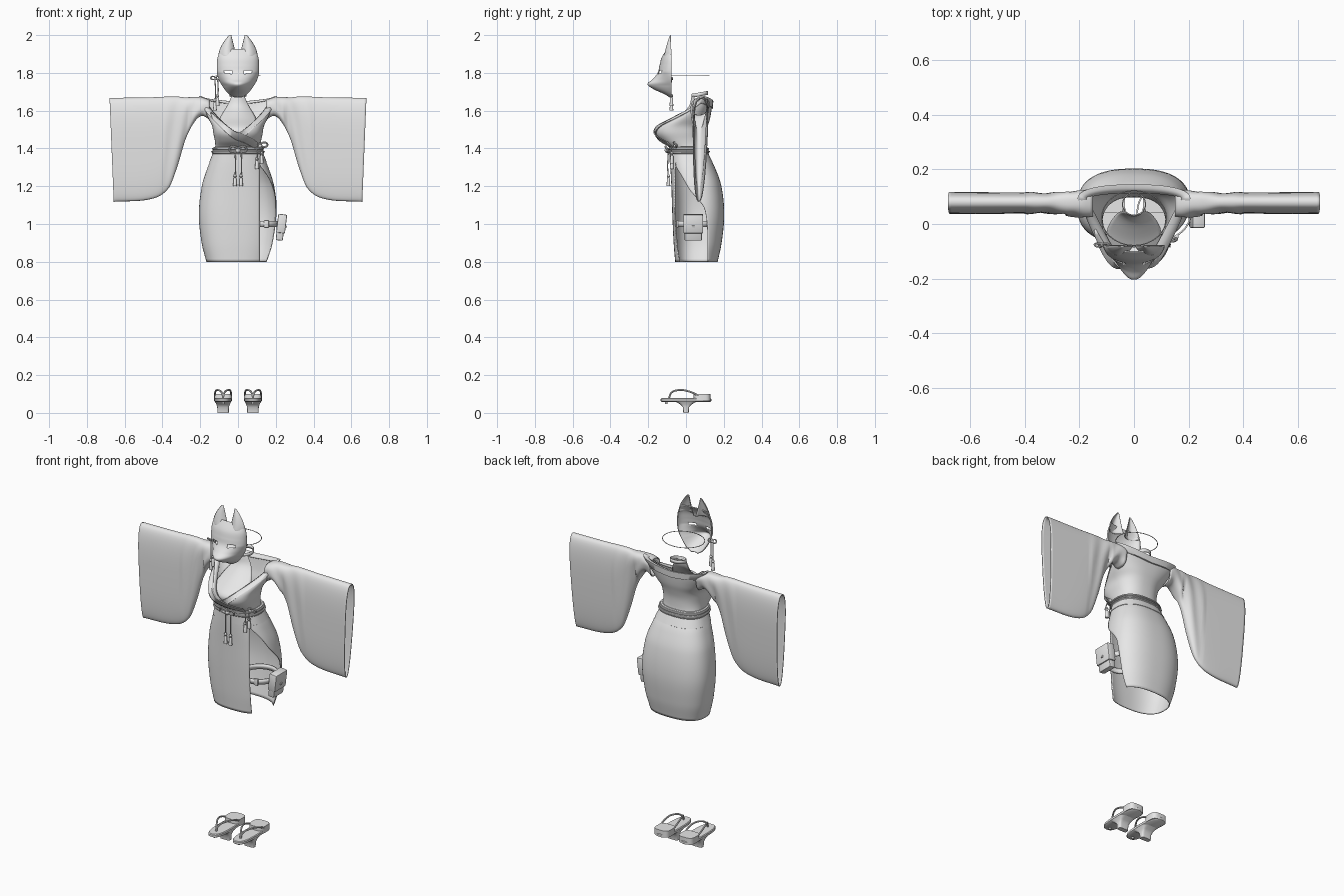
import bpy, bmesh, math
from math import sin, cos, pi
from mathutils import Vector, Matrix

cube = bpy.data.objects.get("Cube")
if cube:
    bpy.data.objects.remove(cube)

grey = bpy.data.materials.new("plain_grey")
grey.use_nodes = True
grey.diffuse_color = (0.8, 0.8, 0.8, 1)
grey.node_tree.nodes["Principled BSDF"].inputs["Base Color"].default_value = (0.8, 0.8, 0.8, 1)


def add(name, mesh, thick=0, angle=40):
    obj = bpy.data.objects.new(name, mesh)
    bpy.context.collection.objects.link(obj)
    mesh.materials.clear()
    mesh.materials.append(grey)
    for p in mesh.polygons:
        p.use_smooth = True
        p.material_index = 0
    mesh.set_sharp_from_angle(angle=math.radians(angle))
    if thick:
        mod = obj.modifiers.new("cloth", "SOLIDIFY")
        mod.thickness, mod.offset = thick, 0
    return obj


def loft(name, rows, closed=True, caps=False, thick=0, angle=40, skip=None):
    """Skin a list of equal-length point rows."""
    n = len(rows[0])
    bm = bmesh.new()
    vs = [[bm.verts.new(p) for p in r] for r in rows]
    for a, b in zip(vs, vs[1:]):
        for i in range(n if closed else n - 1):
            quad = (a[i], a[(i + 1) % n], b[(i + 1) % n], b[i])
            if not skip or not skip(sum((v.co for v in quad), Vector()) / 4):
                bm.faces.new(quad)
    if caps:
        bm.faces.new(vs[0][::-1])
        bm.faces.new(vs[-1])
    bmesh.ops.recalc_face_normals(bm, faces=bm.faces)
    mesh = bpy.data.meshes.new(name)
    bm.to_mesh(mesh)
    bm.free()
    return add(name, mesh, thick, angle)


def table(keys, t):
    """Smooth lookup in rows of (key, values...)."""
    t = min(max(t, keys[0][0]), keys[-1][0])
    i = next(k for k in range(len(keys) - 1) if t <= keys[k + 1][0])
    a, b = keys[i], keys[i + 1]
    p, q = keys[max(i - 1, 0)], keys[min(i + 2, len(keys) - 1)]
    h = b[0] - a[0]
    s = (t - a[0]) / h
    out = []
    for j in range(1, len(a)):
        m0 = (b[j] - p[j]) / (b[0] - p[0]) * h
        m1 = (q[j] - a[j]) / (q[0] - a[0]) * h
        out.append((2*s**3 - 3*s*s + 1)*a[j] + (s**3 - 2*s*s + s)*m0
                   + (3*s*s - 2*s**3)*b[j] + (s**3 - s*s)*m1)
    return out


def span(a, b, n):
    return [a + (b - a) * i / n for i in range(n + 1)]


def power(v, e):
    return math.copysign(abs(v) ** e, v)


def oval(cx, cy, z, rx, ry, n=2, seg=32):
    return [(cx + rx * power(cos(2*pi*i/seg), 2/n), cy + ry * power(sin(2*pi*i/seg), 2/n), z)
            for i in range(seg)]


def tube(name, pts, r, cyclic=False):
    cu = bpy.data.curves.new(name, "CURVE")
    cu.dimensions, cu.bevel_depth, cu.bevel_resolution, cu.resolution_u = "3D", r, 2, 6
    sp = cu.splines.new("BEZIER")
    sp.bezier_points.add(len(pts) - 1)
    for bp, p in zip(sp.bezier_points, pts):
        bp.co = p
        bp.handle_left_type = bp.handle_right_type = "AUTO"
    sp.use_cyclic_u = cyclic
    cu.use_fill_caps = True
    tmp = bpy.data.objects.new(name, cu)
    bpy.context.collection.objects.link(tmp)
    mesh = bpy.data.meshes.new_from_object(tmp.evaluated_get(bpy.context.evaluated_depsgraph_get()))
    bpy.data.objects.remove(tmp)
    return add(name, mesh)


def box(name, centre, size, bevel, tilt=0):
    bm = bmesh.new()
    bmesh.ops.create_cube(bm, size=1, matrix=Matrix.Translation(centre)
                          @ Matrix.Rotation(tilt, 4, "Y") @ Matrix.Diagonal((*size, 1)))
    bmesh.ops.bevel(bm, geom=bm.edges[:], offset=bevel, segments=2, affect="EDGES", profile=0.5)
    mesh = bpy.data.meshes.new(name)
    bm.to_mesh(mesh)
    bm.free()
    return add(name, mesh)


def tassel(name, x, y, top, low):
    tube(name + "_cord", [(x, y, top), (x + 0.003, y - 0.004, (top + low) / 2), (x, y, low + 0.05)], 0.003)
    loft(name, [oval(x, y, low + h, r, r, seg=12) for h, r in
                ((0, 0.010), (0.04, 0.008), (0.045, 0.005), (0.052, 0.009), (0.064, 0.004))], caps=True)


def bow(name, x, y, z, w):
    for s in (-1, 1):
        tube(name + "_loop", [(x, y, z), (x + s*w*0.6, y - 0.008, z + w*0.45),
                              (x + s*w, y, z + w*0.1), (x + s*w*0.6, y + 0.004, z - w*0.2)], w * 0.13, True)
    loft(name + "_knot", [oval(x, y, z + w*h, w*r, w*r, seg=12)
                          for h, r in ((-.3, .12), (-.1, .28), (.1, .28), (.3, .12))], caps=True)


# Body sections: height, half width, front y, back y
TORSO = [(1.36, .130, -.08, .115), (1.40, .118, -.08, .102), (1.44, .12, -.13, .10),
         (1.48, .128, -.16, .103), (1.52, .135, -.15, .113), (1.56, .155, -.09, .125),
         (1.62, .18, .0, .135), (1.68, .2, .05, .14)]
SKIRT = [(.8, .165, -.055, .165), (.9, .19, -.063, .186), (1.05, .205, -.07, .2), (1.2, .189, -.075, .185),
         (1.3, .158, -.08, .15), (1.36, .133, -.082, .118), (1.41, .119, -.082, .104)]
SLIT = [(.8, .115), (1.075, .1), (1.18, .02), (1.25, -.02), (1.3, -.05), (1.37, -.085)]
N = 2.5


def body(keys, a, z, off=0):
    """Point on a body section; angle 0 is the front, +90 degrees the left side."""
    rx, yf, yb = table(keys, z)
    return ((rx + off) * power(sin(a), 2/N), (yf + yb)/2 - ((yb - yf)/2 + off) * power(cos(a), 2/N), z)


# Wrapped skirt, open on the left front
rows = []
for z in span(.8, 1.41, 40):
    rx, yf, yb = table(SKIRT, z)
    front = math.asin(min(1, .115 / rx) ** (N/2))
    c = (table(SLIT, z)[0] - (yf + yb)/2) / ((yb - yf)/2)
    back = max(front, math.acos(max(-1, min(1, -power(c, N/2)))))
    rows.append([body(SKIRT, a, z) for a in span(front, back - 2*pi, 72)])
loft("skirt", rows, closed=False, thick=.005)

# Waist sash and cords
around = span(-pi, pi, 64)[:-1]
loft("sash", [[body(SKIRT, a, z, o) for a in around] for z, o in
              ((1.325, 0), (1.327, .004), (1.372, .004), (1.376, .008), (1.405, .008), (1.408, .001))], thick=.003)
for z in (1.383, 1.398):
    tube("waist_cord", [body(SKIRT, a, z, .011) for a in around[::2]], .005, True)


def neck(a):
    k = abs(a) / (pi/2)
    return 1.48 + .195 * k ** 1.1 if k < 1 else 1.675 - .03 * (k - 1)


# Robe top with wide open neckline
loft("robe_top", [[body(TORSO, a, 1.37 + (neck(a) - 1.37) * t) for a in around]
                  for t in span(0, 1, 26)], thick=.005, angle=60)
loft("collar", [[body(TORSO, a, neck(a) + dz, o) for a in around] for dz, o in
                ((-.035, .003), (-.033, .007), (.002, .006), (.0, -.006), (-.012, -.024))], thick=.003, angle=60)
lapel = span(-.9, .85, 24)
loft("crossed_lapel", [[body(TORSO, a, (neck(a) if a < 0 else 1.48 - .06 * a) + dz, o) for a in lapel]
                       for dz, o in ((-.038, .004), (-.035, .010), (.003, .010), (.003, .002))],
     closed=False, thick=.003, angle=60)

# Halter bib and its choker
BIB = [(1.44, .1, -.12), (1.5, .105, -.135), (1.56, .095, -.05), (1.62, .06, .015), (1.68, .03, .032)]
rows = []
for z in span(1.44, 1.68, 20):
    w, y = table(BIB, z)
    rows.append([(w*u, y + .04*u*u*w/.1, z) for u in span(-1, 1, 16)])
loft("halter_bib", rows, closed=False, thick=.004)
loft("choker", [[(x, y, z + .18 * (y - .07)) for x, y, z in oval(0, .072, h, .042, .042)]
                for h in (1.676, 1.696)], thick=.004)

# Long hanging sleeves, open at the cuff
SLEEVE = [(.15, 1.655, 1.555, .047), (.19, 1.668, 1.575, .044), (.23, 1.67, 1.545, .043), (.28, 1.668, 1.45, .042),
          (.32, 1.672, 1.315, .042), (.37, 1.672, 1.19, .042), (.465, 1.668, 1.135, .043), (.68, 1.665, 1.12, .045)]
for side in (-1, 1):
    rows = []
    for x in span(.15, .68, 44):
        top, low, w = table(SLEEVE, x)
        ring = []
        for i in range(48):
            a = 2*pi*i/48
            h = (1 + power(sin(a), .7)) / 2
            thin = .55 + .45 * h if x > .25 else 1
            wave = .003 * sin(x * 60 + h * 5) * (x < .4)
            slant = .022 * (1 - h) * max(0, (x - .4) / .28)
            ring.append((side * (x - slant), .08 - .012 * (1 - h) + (w * thin + wave) * power(cos(a), .8),
                         low + (top - low) * h))
        rows.append(ring)
    loft("sleeve", rows, thick=.005, angle=60)

# Fox mask shell with eye slits
MASK = [(1.672, .02, -.085), (1.69, .048, -.115), (1.715, .07, -.17), (1.74, .087, -.202), (1.765, .1, -.175),
        (1.8, .109, -.148), (1.84, .11, -.138), (1.88, .106, -.127), (1.925, .09, -.1)]
rows = []
for z in span(1.672, 1.925, 54):
    w, y = table(MASK, z)
    snout = max(0, 1 - abs(z - 1.735) / .07)
    rows.append([(w * sin(u * pi/2), -.077 + (y + .077) * abs(cos(u * pi/2)) ** (1 + 1.3 * snout), z)
                 for u in span(-1, 1, 64)])
loft("mask", rows, closed=False, thick=.004, angle=70,
     skip=lambda c: abs(abs(c.x) - .053) < .021 and abs(c.z - 1.805 - .12 * (abs(c.x) - .053)) < .0075)
for side in (-1, 1):
    rows = []
    for t in span(0, 1, 16):
        outer, inner = .103 - .058 * t ** 1.8, .004 + .033 * t ** .8
        rows.append([(side * ((outer + inner)/2 + (outer - inner)/2 * u),
                      -.08 - .035 * (1 - t) ** .7 * (1 - u*u), 1.885 + .115 * t) for u in span(-1, 1, 14)])
    loft("mask_ear", rows, closed=False, thick=.004)

# Mask strap with side bow and tassels
tube("mask_strap", [(.118 * cos(a), .022 + .1 * sin(a), 1.787) for a in span(0, 2*pi, 24)[:-1]], .002, True)
bow("mask_bow", -.118, -.075, 1.77, .026)
for x, low in ((-.122, 1.60), (-.108, 1.625)):
    tassel("mask_tassel", x, -.077, 1.77, low)

# Waist bows and tassels
bow("front_bow", 0, -.1, 1.39, .045)
for x, low in ((-.016, 1.2), (.016, 1.2)):
    tassel("front_tassel", x, -.093, 1.39, low)
bow("side_bow", .118, -.055, 1.415, .038)
for x, low in ((.10, 1.29), (.125, 1.32)):
    tassel("side_tassel", x, -.075, 1.41, low)

# Thigh strap and pouch
loft("thigh_strap", [oval(.11, .045, z, .098, .098) for z in (.985, 1.015)], thick=.006)
box("strap_buckle", (.15, -.046, 1.0), (.026, .012, .04), .003)
box("pouch", (.226, .038, .98), (.038, .092, .135), .006, .12)
box("pouch_flap", (.231, .038, 1.002), (.047, .105, .1), .006, .12)
box("pouch_stud", (.254, .038, .985), (.008, .014, .014), .003, .12)

# Raised sandals
for side in (-1, 1):
    x = side * .079
    loft("sandal_sole", [oval(x, 0, z, r, l, 2.8) for z, r, l in
                         ((.058, .04, .128), (.062, .046, .134), (.074, .046, .134), (.078, .042, .13))], caps=True)
    loft("sandal_heel", [oval(x, .085, z, .047, .045, 3.5) for z in (.062, .1)], caps=True)
    loft("sandal_tooth", [oval(x, 0, z, rx, ry, 5) for z, rx, ry in
                          ((0, .03, .014), (.03, .031, .017), (.045, .035, .03), (.062, .045, .06))], caps=True)
    for s in (-1, 1):
        tube("sandal_thong", [(x, -.09, .078), (x + s*.006, -.078, .106), (x + s*.03, -.03, .121),
                              (x + s*.041, .02, .112), (x + s*.042, .07, .09)], .005)
    loft("sandal_peg", [oval(x, -.105, z, .007, .007, seg=12) for z in (.048, .062)], caps=True)
